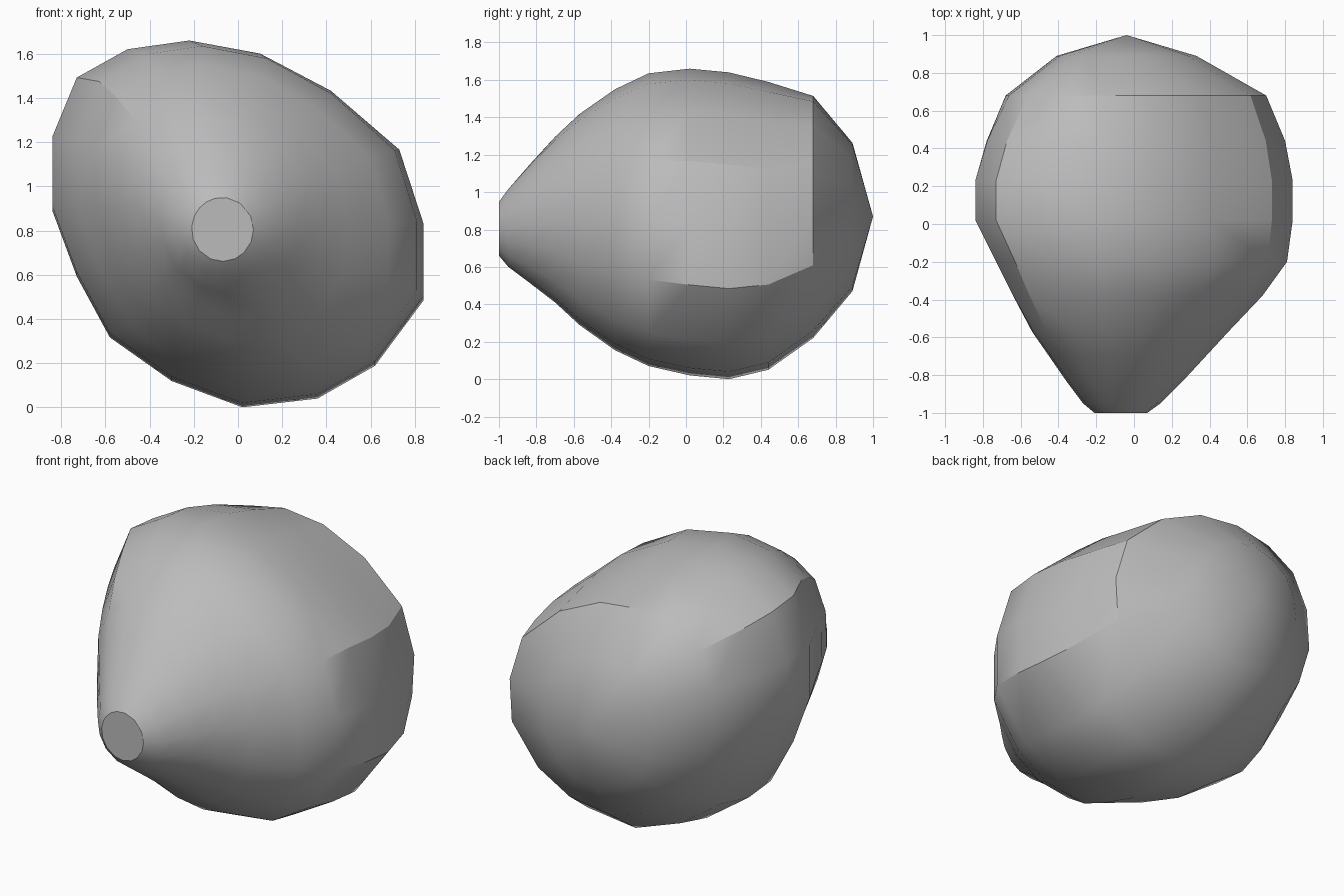
import bpy, bmesh, math
from mathutils import Vector

default = bpy.data.objects.get("Cube")
if default:
    bpy.data.objects.remove(default)

# Stone colour
stone = bpy.data.materials.new("stone grey")
stone.use_nodes = True
grey = (0.5, 0.5, 0.5, 1)
stone.diffuse_color = grey
stone.node_tree.nodes["Principled BSDF"].inputs["Base Color"].default_value = grey

# Slanted, cornered cross-section seen from the front (x, z)
outline = [(.02, 0), (.36, .04), (.62, .19), (.84, .49), (.84, .82), (.73, 1.16),
           (.42, 1.43), (.1, 1.6), (-.22, 1.66), (-.5, 1.62), (-.73, 1.49),
           (-.84, 1.22), (-.84, .9), (-.73, .6), (-.58, .32), (-.3, .12)]
half_width, half_height = 0.84, 0.83
section = [Vector((x / half_width, z / half_height - 1)) for x, z in outline]

# Stations from the blunt tip to the rounded back: y, left, right, bottom, top
stations = [(-1, -.21, .07, .66, .95), (-.95, -.27, .14, .6, 1.02),
            (-.83, -.36, .26, .51, 1.16), (-.7, -.45, .38, .41, 1.3),
            (-.57, -.54, .5, .29, 1.42), (-.38, -.64, .68, .155, 1.55),
            (-.2, -.73, .81, .07, 1.635), (.02, -.84, .84, .02, 1.66),
            (.23, -.84, .84, 0, 1.64), (.44, -.78, .8, .05, 1.59),
            (.68, -.68, .7, .22, 1.52), (.89, -.41, .33, .47, 1.27)]
back_pole = (-.04, 1, .87)


def roundness(y):
    """Sections turn from cornered in the middle to circular at the ends."""
    if y < 0:
        return max(0, -y - 0.3) ** 2 * 2
    return max(0, y - 0.4)


def make_ring(bm, station):
    """Fit the cross-section into the width and height of one station."""
    y, left, right, bottom, top = station
    blend = roundness(y)
    centre = Vector(((left + right) / 2, (bottom + top) / 2))
    ring = []
    for point in section:
        p = point.lerp(point.normalized(), min(blend, 1))
        x = centre.x + p.x * (right - left) / 2
        z = centre.y + p.y * (top - bottom) / 2
        ring.append(bm.verts.new((x, y, z)))
    return ring


# Body lofted through the stations
bm = bmesh.new()
rings = [make_ring(bm, station) for station in stations]
count = len(section)
for near, far in zip(rings, rings[1:]):
    for i in range(count):
        j = (i + 1) % count
        bm.faces.new((near[i], near[j], far[j], far[i]))

# Flat tip and pointed back fan
bm.faces.new(rings[0])
pole = bm.verts.new(back_pole)
for i in range(count):
    bm.faces.new((rings[-1][i], rings[-1][(i + 1) % count], pole))
bmesh.ops.recalc_face_normals(bm, faces=bm.faces)

mesh = bpy.data.meshes.new("stone_body")
bm.to_mesh(mesh)
bm.free()
mesh.materials.append(stone)
body = bpy.data.objects.new("stone_body", mesh)
bpy.context.collection.objects.link(body)

# Smooth faces with the strong corners kept crisp
bpy.ops.object.select_all(action="DESELECT")
body.select_set(True)
bpy.context.view_layer.objects.active = body
bpy.ops.object.shade_smooth_by_angle(angle=math.radians(30))
